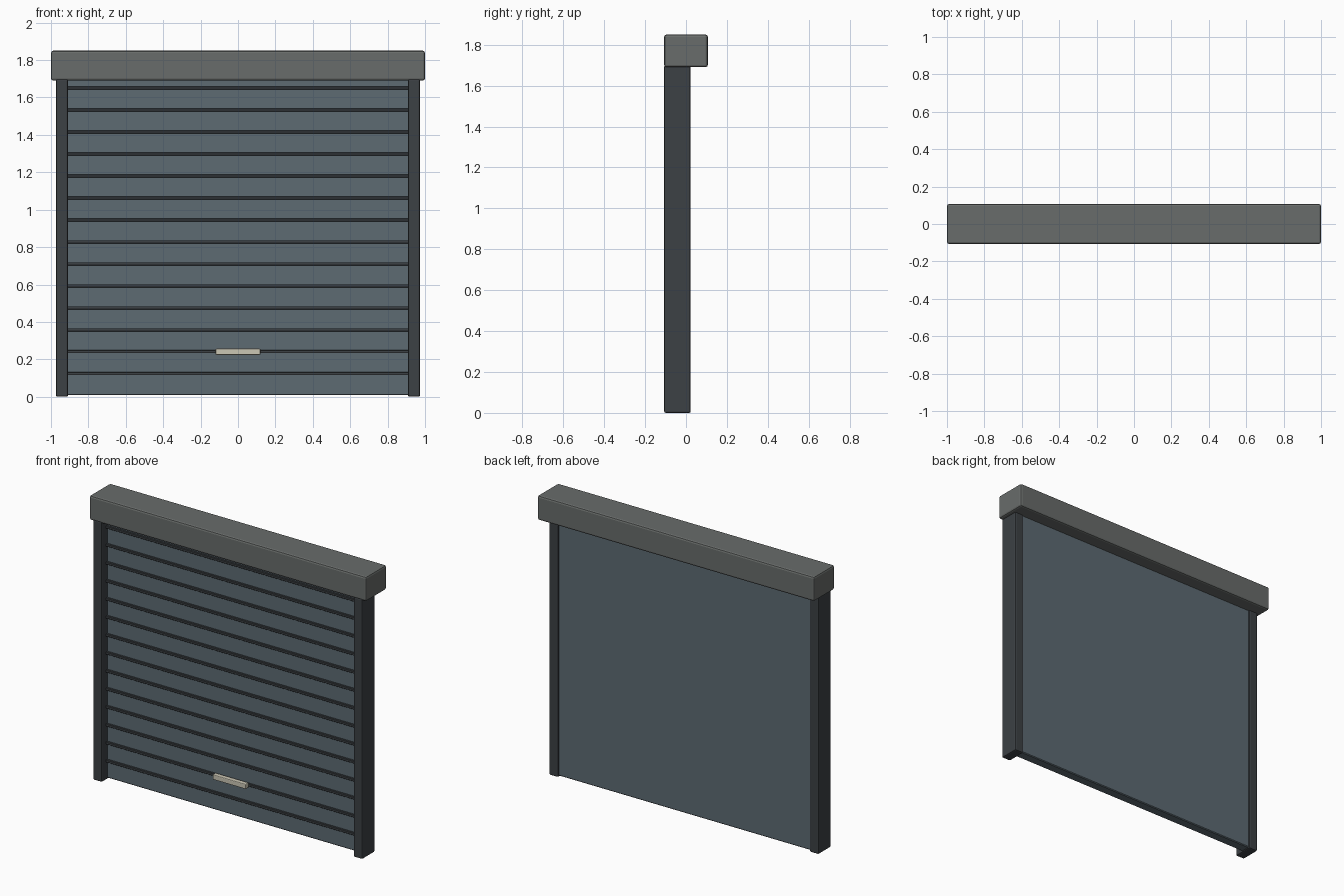
import bpy

if "Cube" in bpy.data.objects:
    bpy.data.objects.remove(bpy.data.objects["Cube"])


def material(name, rgb):
    m = bpy.data.materials.new(name)
    m.diffuse_color = (*rgb, 1)
    m.use_nodes = True
    m.node_tree.nodes["Principled BSDF"].inputs["Base Color"].default_value = m.diffuse_color
    return m


HOUSING = material("housing_grey", (0.14, 0.15, 0.145))
FRAME = material("dark_frame", (0.045, 0.052, 0.058))
SLAT = material("slat_blue_grey", (0.11, 0.145, 0.17))
HANDLE = material("handle_beige", (0.60, 0.57, 0.46))


def box(name, x, y, z, mat, bevel=0.0, segments=2):
    """Box from (min, max) ranges on each axis, with bevelled edges."""
    centre = [(a + b) / 2 for a, b in (x, y, z)]
    bpy.ops.mesh.primitive_cube_add(size=1, location=centre)
    ob = bpy.context.object
    ob.name = name
    ob.scale = [b - a for a, b in (x, y, z)]
    bpy.ops.object.transform_apply(location=False, rotation=False, scale=True)
    ob.data.materials.append(mat)
    if bevel:
        mod = ob.modifiers.new("bevel", 'BEVEL')
        mod.width = bevel
        mod.segments = segments
    return ob


# Roller housing across the top
box("housing", (-1, 1), (-0.107, 0.107), (1.69, 1.85), HOUSING, 0.012)

# Guide rails on both sides
for side, label in ((-1, "left"), (1, "right")):
    xs = sorted((side * 0.909, side * 0.973))
    box(label + "_rail", xs, (-0.107, 0.023), (0, 1.70), FRAME, 0.008)

# Shutter curtain
box("curtain", (-0.915, 0.915), (-0.05, 0.015), (0.008, 1.70), SLAT, 0.005, 1)

# Raised joint strips between the slats
for i in range(14):
    z = 0.123 + i * 0.1175
    box(f"slat_joint_{i + 1}", (-0.911, 0.911), (-0.064, -0.045),
        (z - 0.008, z + 0.008), FRAME, 0.002, 1)

# Pull handle
box("handle", (-0.12, 0.12), (-0.092, -0.06), (0.224, 0.257), HANDLE, 0.005)
